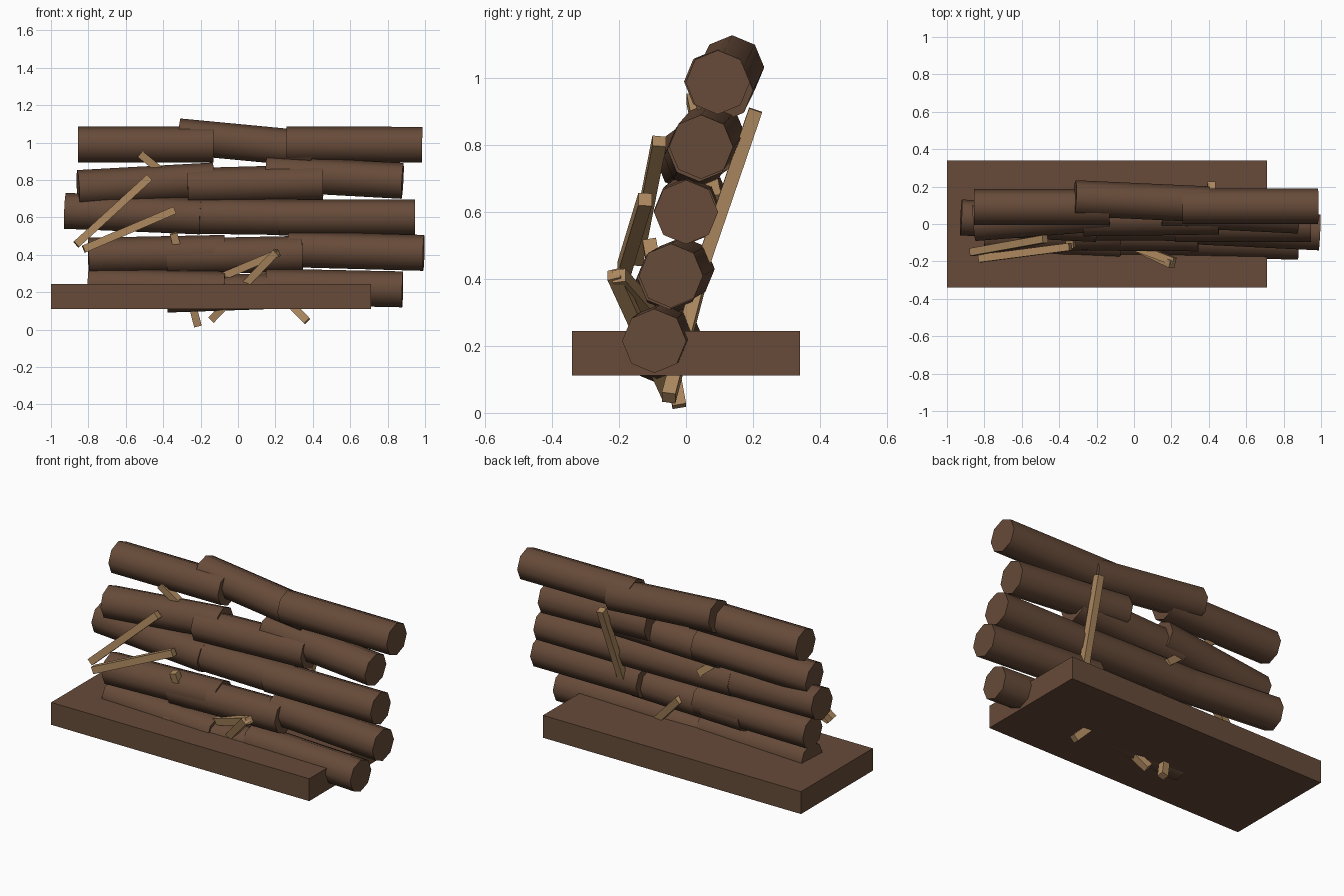
import bpy, math
from mathutils import Vector


def material(name, rgb):
    m = bpy.data.materials.new(name)
    m.diffuse_color = (*rgb, 1.0)
    return m


BARK = material("bark_brown", (0.135, 0.070, 0.041))
PALE = material("pale_wood", (0.42, 0.25, 0.115))


def orient(ob, a, b):
    """Place an object between two points with its local z along the line."""
    d = b - a
    ob.location = (a + b) / 2
    z = d.normalized()
    # local y stays as upright as possible
    x = Vector((0, 1, 0)).cross(z).normalized()
    y = z.cross(x)
    m = ob.matrix_world.to_3x3()
    m.col[0], m.col[1], m.col[2] = x, y, z
    ob.rotation_euler = m.to_euler()


def log(name, a, b, r=0.096):
    a, b = Vector(a), Vector(b)
    bpy.ops.mesh.primitive_cylinder_add(vertices=8, radius=r, depth=(b - a).length)
    ob = bpy.context.object
    ob.name = name
    ob.data.materials.append(BARK)
    bpy.ops.object.shade_smooth_by_angle(angle=math.radians(60))
    orient(ob, a, b)


def stick(name, a, b, w=0.041):
    a, b = Vector(a), Vector(b)
    bpy.ops.mesh.primitive_cube_add(size=1)
    ob = bpy.context.object
    ob.name = name
    for v in ob.data.vertices:
        v.co = (v.co.x * w, v.co.y * w, v.co.z * (b - a).length)
    ob.data.materials.append(PALE)
    orient(ob, a, b)


# Base slab
bpy.ops.mesh.primitive_cube_add(size=1, location=(-0.145, 0, 0.178))
slab = bpy.context.object
slab.name = "base_slab"
slab.scale = (1.71, 0.68, 0.134)
slab.data.materials.append(BARK)

# Five leaning courses of three overlapping logs (left, middle, right)
COURSES = [
    [((-0.80, -0.05, 0.235), (-0.07, -0.09, 0.215)),
     ((-0.38, -0.09, 0.187), (0.345, -0.08, 0.212)),
     ((0.15, -0.075, 0.23), (0.88, -0.095, 0.215))],
    [((-0.80, -0.055, 0.395), (-0.07, -0.04, 0.41)),
     ((-0.38, -0.045, 0.39), (0.345, -0.05, 0.405)),
     ((0.268, -0.01, 0.43), (0.993, -0.045, 0.41))],
    [((-0.925, 0.035, 0.635), (-0.20, 0.0, 0.605)),
     ((-0.35, 0.01, 0.61), (0.375, 0.005, 0.60)),
     ((0.22, 0.0, 0.60), (0.945, 0.0, 0.60))],
    [((-0.855, 0.005, 0.757), (-0.13, 0.06, 0.797)),
     ((-0.27, 0.03, 0.767), (0.453, 0.04, 0.787)),
     ((0.15, 0.08, 0.835), (0.88, 0.045, 0.795))],
    [((-0.855, 0.09, 0.99), (-0.13, 0.09, 0.99)),
     ((-0.317, 0.138, 1.033), (0.40, 0.105, 0.965)),
     ((0.26, 0.095, 0.99), (0.985, 0.095, 0.988))],
]
for i, course in enumerate(COURSES, 1):
    for side, (a, b) in zip(("left", "middle", "right"), course):
        log(f"log_course_{i}_{side}", a, b)

# Pale splinters poking through the pile
STICKS = [
    ((-0.865, -0.150, 0.455), (-0.475, -0.080, 0.812)),
    ((-0.825, -0.185, 0.430), (-0.340, -0.122, 0.638)),
    ((-0.525, 0.022, 0.940), (-0.150, 0.085, 0.635)),
    ((-0.345, -0.110, 0.515), (-0.215, -0.020, 0.020)),
    ((0.205, -0.215, 0.415), (-0.140, -0.050, 0.055)),
    ((0.215, -0.200, 0.410), (-0.270, -0.020, 0.205)),
    ((0.370, -0.052, 0.045), (0.010, 0.045, 0.415)),
    ((0.415, 0.208, 0.905), (0.380, 0.030, 0.385)),
]
for i, (a, b) in enumerate(STICKS, 1):
    stick(f"splinter_{i}", a, b)
